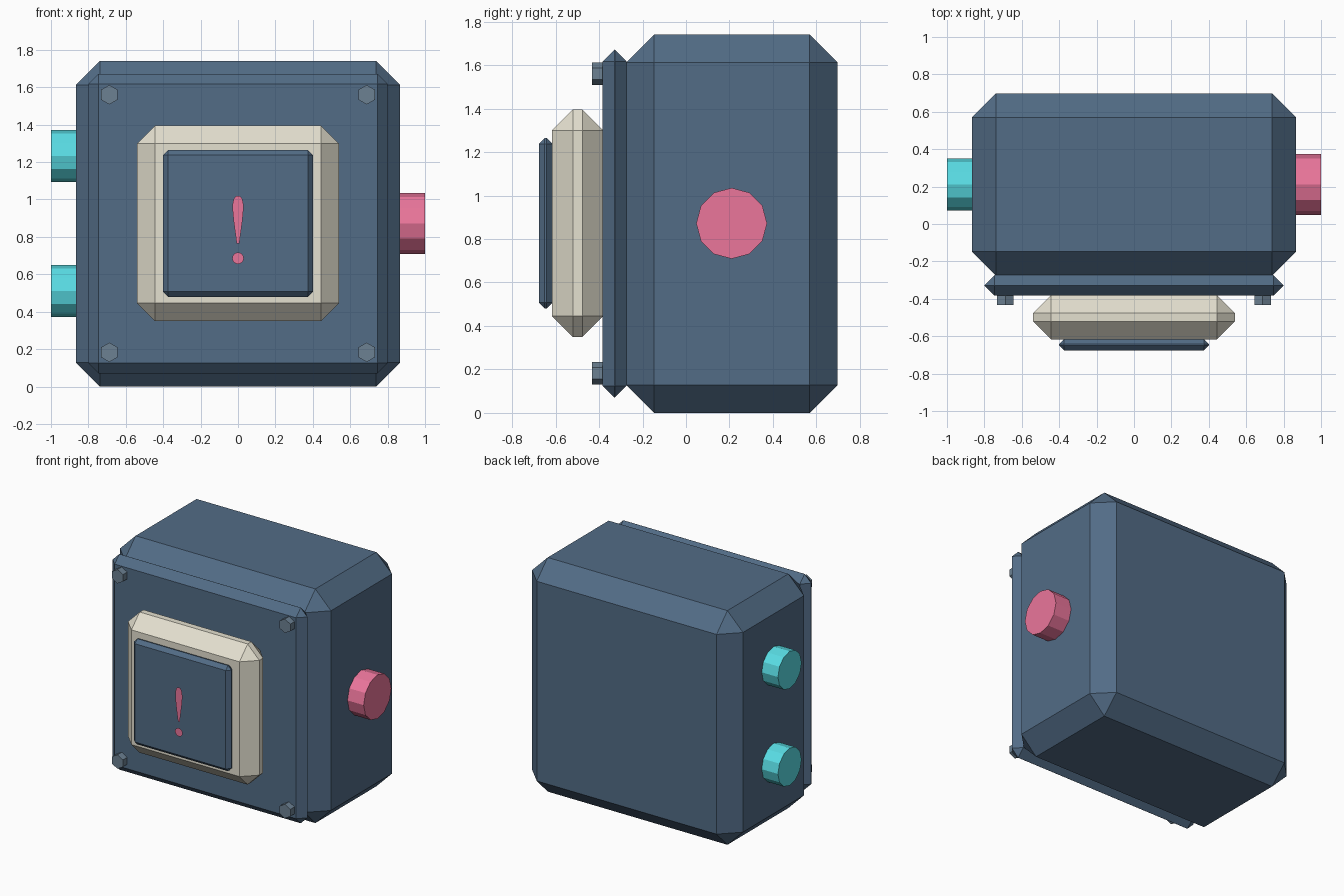
import bpy, bmesh
from math import pi, cos, sin
from mathutils import Matrix

if "Cube" in bpy.data.objects:
    bpy.data.objects.remove(bpy.data.objects["Cube"])


def material(name, rgb):
    m = bpy.data.materials.new(name)
    m.diffuse_color = (*rgb, 1)
    m.use_nodes = True
    m.node_tree.nodes["Principled BSDF"].inputs["Base Color"].default_value = m.diffuse_color
    return m


BLUE = material("blue_steel", (0.085, 0.15, 0.24))
CREAM = material("cream", (0.78, 0.75, 0.63))
PINK = material("pink", (0.83, 0.18, 0.33))
CYAN = material("cyan", (0.10, 0.72, 0.78))
BOLT = material("bolt_grey", (0.15, 0.22, 0.29))


def finish(bm, name, mat):
    bmesh.ops.recalc_face_normals(bm, faces=bm.faces)
    mesh = bpy.data.meshes.new(name)
    bm.to_mesh(mesh)
    bm.free()
    mesh.materials.append(mat)
    ob = bpy.data.objects.new(name, mesh)
    bpy.context.collection.objects.link(ob)
    return ob


def chamfered_box(name, half_x, y0, y1, z0, z1, chamfer, mat):
    bm = bmesh.new()
    bmesh.ops.create_cube(bm, size=1)
    bmesh.ops.scale(bm, vec=(2 * half_x, y1 - y0, z1 - z0), verts=bm.verts)
    bmesh.ops.translate(bm, vec=(0, (y0 + y1) / 2, (z0 + z1) / 2), verts=bm.verts)
    bmesh.ops.bevel(bm, geom=bm.edges[:], offset=chamfer, segments=1,
                    profile=0.5, affect='EDGES')
    return finish(bm, name, mat)


def prism(name, sides, radius, depth, centre, rotation, mat):
    bm = bmesh.new()
    bmesh.ops.create_cone(bm, cap_ends=True, segments=sides, radius1=radius,
                          radius2=radius, depth=depth,
                          matrix=Matrix.Translation(centre) @ rotation)
    return finish(bm, name, mat)


def flat_shape(name, points, y, mat):
    bm = bmesh.new()
    face = bm.faces.new([bm.verts.new((x, y, z)) for x, z in points])
    face.normal_update()
    if face.normal.y > 0:
        face.normal_flip()
    mesh = bpy.data.meshes.new(name)
    bm.to_mesh(mesh)
    bm.free()
    mesh.materials.append(mat)
    bpy.context.collection.objects.link(bpy.data.objects.new(name, mesh))


# Housing, lid and raised front panel
chamfered_box("housing", 0.867, -0.275, 0.697, 0, 1.74, 0.128, BLUE)
chamfered_box("lid", 0.80, -0.383, -0.273, 0.07, 1.672, 0.0545, BLUE)
chamfered_box("panel_frame", 0.54, -0.617, -0.38, 0.35, 1.395, 0.096, CREAM)
chamfered_box("panel", 0.40, -0.677, -0.615, 0.48, 1.265, 0.027, BLUE)

# Hexagonal corner bolts, points up
for x in (-0.688, 0.688):
    for z in (0.183, 1.56):
        prism("lid_bolt", 6, 0.052, 0.055, (x, -0.4055, z),
              Matrix.Rotation(pi / 2, 4, 'X'), BOLT)

# Side connectors: two on the left, one on the right
side = Matrix.Rotation(pi / 2, 4, 'Y')
for z in (0.512, 1.232):
    prism("left_connector", 12, 0.139, 0.16, (-0.92, 0.21, z), side, CYAN)
prism("right_connector", 12, 0.163, 0.16, (0.92, 0.21, 0.872), side, PINK)

# Flat warning mark: tapered stroke with a round dot below
half = [(0.007, 0.765), (0.016, 0.83), (0.024, 0.89), (0.029, 0.945),
        (0.028, 0.98), (0.022, 1.005), (0.012, 1.017)]
stroke = half + [(0, 1.02)] + [(-x, z) for x, z in reversed(half)]
flat_shape("warning_stroke", stroke, -0.695, PINK)
dot = [(0.031 * cos(i * pi / 8), 0.686 + 0.031 * sin(i * pi / 8)) for i in range(16)]
flat_shape("warning_dot", dot, -0.695, PINK)
